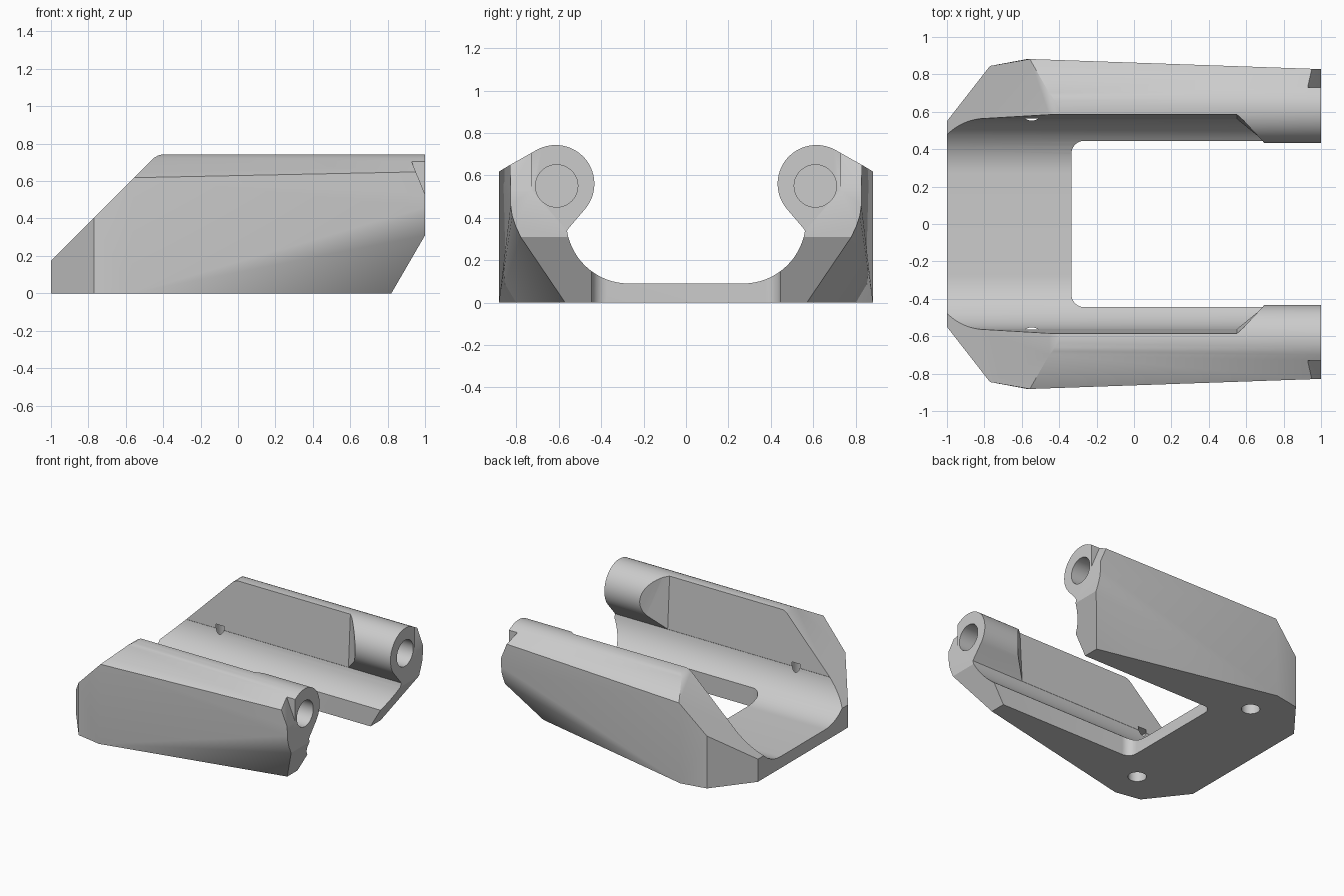
import bpy, bmesh, math
from mathutils import Vector

cube = bpy.data.objects.get("Cube")
if cube:
    bpy.data.objects.remove(cube, do_unlink=True)

grey = bpy.data.materials.new("light_grey")
grey.use_nodes = True
colour = (0.6, 0.6, 0.6, 1)
grey.diffuse_color = colour
grey.node_tree.nodes["Principled BSDF"].inputs["Base Color"].default_value = colour

BOSS_Y, BOSS_Z, BOSS_R = 0.615, 0.56, 0.183


def arc(cy, cz, r, start, end, steps):
    angles = [math.radians(start + (end - start) * i / steps) for i in range(steps + 1)]
    return [(cy + r * math.cos(a), cz + r * math.sin(a)) for a in angles]


def finish(bm, name):
    bmesh.ops.recalc_face_normals(bm, faces=bm.faces)
    mesh = bpy.data.meshes.new(name)
    bm.to_mesh(mesh)
    bm.free()
    mesh.materials.append(grey)
    obj = bpy.data.objects.new(name, mesh)
    bpy.context.collection.objects.link(obj)
    return obj


def hull(name, points):
    """Convex solid from points mirrored across y = 0."""
    bm = bmesh.new()
    for x, y, z in points:
        for side in (1, -1):
            bm.verts.new((x, side * y, z))
    result = bmesh.ops.convex_hull(bm, input=bm.verts)
    loose = [v for v in bm.verts if not v.link_faces]
    bmesh.ops.delete(bm, geom=loose, context='VERTS')
    bmesh.ops.dissolve_limit(bm, angle_limit=math.radians(0.3), verts=bm.verts, edges=bm.edges)
    return finish(bm, name)


def prism(name, outline, direction):
    """Solid made by sweeping a closed outline along a direction."""
    bm = bmesh.new()
    face = bm.faces.new([bm.verts.new(p) for p in outline])
    swept = bmesh.ops.extrude_face_region(bm, geom=[face])["geom"]
    verts = [v for v in swept if isinstance(v, bmesh.types.BMVert)]
    bmesh.ops.translate(bm, verts=verts, vec=Vector(direction))
    return finish(bm, name)


def cut(target, cutter):
    mod = target.modifiers.new("cut", 'BOOLEAN')
    mod.operation, mod.solver, mod.object = 'DIFFERENCE', 'EXACT', cutter
    bpy.context.view_layer.objects.active = target
    bpy.ops.object.modifier_apply(modifier=mod.name)
    bpy.data.objects.remove(cutter, do_unlink=True)


# Outer body: sloped closed end, tapering flanks, chamfered open end
crown = arc(BOSS_Y, BOSS_Z, BOSS_R, 90, 62, 4)
points = [(-1, 0.55, 0), (-1, 0.55, 0.175),
          (-0.77, 0.845, 0), (-0.77, 0.845, 0.405),
          (-0.57, 0.882, 0), (-0.557, 0.882, 0.618),
          (0.82, 0.57, 0), (1, 0.78, 0.31), (1, 0.803, 0.36),
          (1, 0.82, 0.41), (1, 0.827, 0.46), (1, 0.828, 0.65)]
for y, z in crown:
    points += [(1, y, z), (z - 1.175 + (0.03 if z > 0.74 else 0.012 if z > 0.73 else 0), y, z)]
body = hull("bracket_body", points)

# Rounded channel along the length, leaving the hinge bosses
half = [(0, 0.09)] + arc(0.27, 0.385, 0.295, -90, -9, 16) + [(0.552, 0.352)]
half += arc(BOSS_Y, BOSS_Z, BOSS_R, 221, 90, 24) + [(BOSS_Y, 1)]
section = half + [(-y, z) for y, z in reversed(half[1:])]
cut(body, prism("channel_cutter", [(-2, y, z) for y, z in section], (4, 0, 0)))

# Flat inner walls behind the bosses, ending in an angled face
wall = []
for z, w in ((0.34, 0.562), (0.85, 0.592)):
    wall += [(-2, w, z), (0.55, w, z), (0.70, 0.43, z)]
cut(body, hull("wall_cutter", wall))

# Open window in the floor with rounded corners
corner = arc(-0.265, 0.375, 0.07, 180, 90, 8)
window = [(x, y, -1) for x, y in corner] + [(2, 0.445, -1)]
window += [(x, -y, z) for x, y, z in reversed(window)]
cut(body, prism("window_cutter", window, (0, 0, 1.3)))

for side in (1, -1):
    # Hinge pin hole in each boss
    ring = arc(side * 0.61, 0.55, 0.1, 0, 360, 40)[:-1]
    cut(body, prism("pin_cutter", [(0.65, y, z) for y, z in ring], (1, 0, 0)))
    # Screw hole from below
    ring = arc(-0.547, side * 0.618, 0.065, 0, 360, 32)[:-1]
    cut(body, prism("screw_cutter", [(x, y, -1) for x, y in ring], (0, 0, 1.37)))
    # Small notch on the outer edge of the open end
    notch = [(0.93, 0.70), (1.07, 0.36), (1.07, 0.9), (0.93, 0.9)]
    cut(body, prism("notch_cutter", [(x, side * 0.73, z) for x, z in notch], (0, side * 0.5, 0)))

bpy.ops.object.select_all(action='DESELECT')
body.select_set(True)
bpy.context.view_layer.objects.active = body
bpy.ops.object.shade_smooth_by_angle(angle=math.radians(25))
